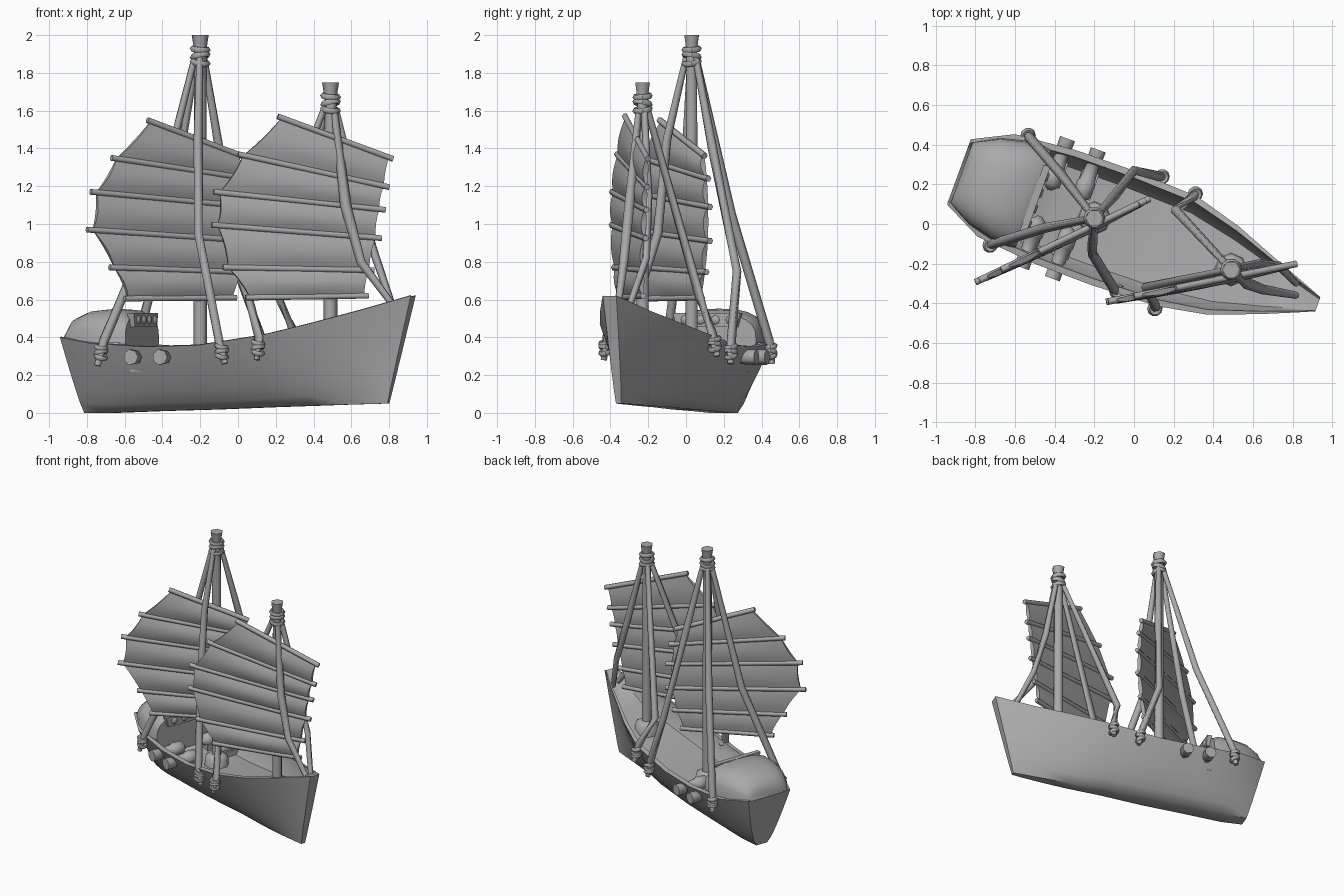
import bpy, bmesh
from math import sin, cos, pi, radians
from mathutils import Vector, Matrix

cube = bpy.data.objects.get("Cube")
if cube:
    bpy.data.objects.remove(cube)

# One plain colour for the whole ship
grey = bpy.data.materials.new("plain_grey")
grey.use_nodes = True
grey.diffuse_color = (0.4, 0.4, 0.4, 1)
grey.node_tree.nodes["Principled BSDF"].inputs["Base Color"].default_value = (0.4, 0.4, 0.4, 1)

TURN = Matrix.Rotation(radians(-20), 3, 'Z')
parts = []


def ship(x, y, z):
    """Ship coordinates (x towards the bow) to world coordinates."""
    return TURN @ Vector((x, y - 0.055, z))


def finish(name, bm, angle=40):
    bmesh.ops.recalc_face_normals(bm, faces=bm.faces)
    mesh = bpy.data.meshes.new(name)
    bm.to_mesh(mesh)
    bm.free()
    mesh.materials.append(grey)
    ob = bpy.data.objects.new(name, mesh)
    bpy.context.collection.objects.link(ob)
    parts.append((ob, angle))


def loft(name, rings, caps=True, angle=40):
    bm = bmesh.new()
    rows = [[bm.verts.new(p) for p in ring] for ring in rings]
    n = len(rows[0])
    for a, b in zip(rows, rows[1:]):
        for i in range(n):
            j = (i + 1) % n
            bm.faces.new((a[i], a[j], b[j], b[i]))
    if caps:
        bm.faces.new(rows[0])
        bm.faces.new(rows[-1])
    finish(name, bm, angle)


def tube(name, path, radii, sides=6):
    path = [Vector(p) for p in path]
    if not isinstance(radii, (list, tuple)):
        radii = [radii] * len(path)
    rings = []
    for i, p in enumerate(path):
        d = path[min(i + 1, len(path) - 1)] - path[max(i - 1, 0)]
        q = d.to_track_quat('Z', 'Y')
        rings.append([p + q @ Vector((radii[i] * cos(2 * pi * k / sides),
                                      radii[i] * sin(2 * pi * k / sides), 0))
                      for k in range(sides)])
    loft(name, rings, angle=65)


def wrap(name, centre, radius, thick, tilt=0.0):
    """One turn of rope around an upright pole."""
    c = Vector(centre)
    spin = Matrix.Rotation(tilt, 3, 'X') @ Matrix.Rotation(tilt, 3, 'Y')
    rings = []
    for i in range(11):
        a = 2 * pi * i / 10
        out = Vector((cos(a), sin(a), 0))
        rings.append([c + spin @ (out * (radius + thick * cos(b)) + Vector((0, 0, thick * sin(b))))
                      for b in (2 * pi * k / 5 for k in range(5))])
    loft(name, rings, caps=False, angle=70)


# Hull: rim x, keel x, half width, rim height, keel height, keel half width, well depth, sideways shift
stations = [
    (-0.92, -0.83, 0.175, 0.40, 0.00, 0.045, 0.002, 0),
    (-0.72, -0.68, 0.275, 0.37, 0.00, 0.06, 0.09, 0),
    (-0.40, -0.40, 0.305, 0.35, 0.01, 0.06, 0.12, 0),
    (-0.10, -0.10, 0.308, 0.358, 0.018, 0.06, 0.12, 0),
    (0.25, 0.22, 0.295, 0.41, 0.03, 0.05, 0.13, 0),
    (0.50, 0.45, 0.237, 0.47, 0.037, 0.04, 0.14, -0.012),
    (0.75, 0.66, 0.142, 0.54, 0.044, 0.03, 0.12, -0.014),
    (0.93, 0.81, 0.071, 0.595, 0.048, 0.02, 0.04, -0.01),
    (1.01, 0.87, 0.038, 0.62, 0.05, 0.015, 0.002, -0.008)]
rings = []
for xt, xb, w, zt, zb, b, depth, shift in stations:
    half = [(xb + (xt - xb) * t, b + (w - b) * t ** 0.7, zb + (zt - zb) * t)
            for t in (0, 0.12, 0.3, 0.5, 0.72, 0.9, 1)]
    half += [(xt, w * 0.89, zt + 0.004), (xt, w * 0.86, zt - depth * 0.4), (xt, w * 0.7, zt - depth)]
    rings.append([ship(x, y + shift, z) for x, y, z in half]
                 + [ship(x, shift - y, z) for x, y, z in reversed(half)])
loft("hull", rings, angle=45)

# Rounded stern cabin on a bulkhead, with a pierced board on its forward wall
rings = []
for x, w, top in ((-0.905, 0.165, 0.43), (-0.87, 0.185, 0.50), (-0.78, 0.232, 0.54),
                  (-0.66, 0.262, 0.552), (-0.56, 0.268, 0.545), (-0.52, 0.262, 0.525)):
    ring = []
    for k in range(13):
        a = pi * k / 12
        cx, cz = cos(a), max(sin(a), 0)
        ring.append(ship(x, w * abs(cx) ** 0.75 * (1 if cx > 0 else -1), 0.37 + (top - 0.37) * cz ** 0.65))
    rings.append(ring)
loft("cabin", rings, angle=45)
loft("cabin_bulkhead", [[ship(x, y, z) for y, z in ((-0.21, 0.24), (0.21, 0.24), (0.26, 0.375), (-0.26, 0.375))]
                        for x in (-0.56, -0.52)])
loft("cabin_board", [[ship(x, y, z) for y, z in ((-0.18, 0.455), (0.16, 0.455), (0.18, 0.53), (-0.2, 0.53))]
                     for x in (-0.53, -0.495)])
for i in range(4):
    boss = [ship(x, -0.13 + 0.085 * i, 0.492) for x in (-0.496, -0.485)]
    tube("board_boss", boss, [0.026, 0.018], 8)

# Cannons through both sides
for x in (-0.46, -0.295):
    for s in (-1, 1):
        profile = ((0.07, 0.012), (0.085, 0.03), (0.10, 0.048), (0.17, 0.05), (0.18, 0.042),
                   (0.27, 0.034), (0.28, 0.04), (0.345, 0.042))
        tube("cannon", [ship(x, s * y, 0.295) for y, r in profile], [r for y, r in profile], 7)
        bed = [(x + dx, dy) for dx, dy in ((-0.045, 0.09), (0.045, 0.09), (0.045, 0.23), (-0.045, 0.23))]
        loft("cannon_carriage", [[ship(px, s * py, z) for px, py in bed] for z in (0.22, 0.275)])

# Masts with rope bands and foot collars
MAIN, FORE = (-0.2, 0.03), (0.49, -0.23)
for name, (x, y), foot, top, band in (("main_mast", MAIN, 0.22, 2.0, 1.9), ("fore_mast", FORE, 0.32, 1.75, 1.65)):
    tube(name, [(x, y, z) for z in (foot, band - 0.3, band, top - 0.05, top)],
         [0.037, 0.034, 0.032, 0.037, 0.045], 6)
    tube(name + "_collar", [(x, y, foot), (x, y, foot + 0.08), (x, y, foot + 0.1)], [0.085, 0.08, 0.05], 8)
    for k, tilt in enumerate((0.15, -0.2, 0.1)):
        wrap(name + "_rope", (x, y, band - 0.045 + 0.035 * k), 0.04, 0.016, tilt)

# Stays: start mast, then bend points down to the rail
rail_stays = [
    (MAIN, 1.88, [(-0.36, 0.24, 1.05), (-0.53, 0.44, 0.38), (-0.54, 0.455, 0.26)]),
    (MAIN, 1.88, [(-0.45, -0.02, 1.0), (-0.71, -0.10, 0.38), (-0.745, -0.115, 0.25)]),
    (MAIN, 1.88, [(-0.21, -0.10, 1.45), (-0.21, -0.15, 0.95), (-0.10, -0.33, 0.38), (-0.07, -0.35, 0.26)]),
    (MAIN, 1.88, [(-0.10, 0.14, 1.4), (0.0, 0.27, 0.75), (0.13, 0.24, 0.38), (0.155, 0.235, 0.26)]),
    (FORE, 1.62, [(0.21, 0.07, 0.62), (0.30, 0.14, 0.42), (0.32, 0.165, 0.3)]),
    (FORE, 1.62, [(0.06, -0.32, 0.6), (0.11, -0.42, 0.4), (0.10, -0.435, 0.28)])]
for (x, y), z, path in rail_stays:
    aim = Vector(path[0]) - Vector((x, y, z))
    out = Vector((aim.x, aim.y, 0)).normalized() * 0.03
    tube("rail_stay", [(x + out.x, y + out.y, z)] + path, [0.018] + [0.025] * (len(path) - 1) + [0.017])
    knot = Vector(path[-2]) * 0.55 + Vector(path[-1]) * 0.45
    for k, tilt in enumerate((0.25, -0.2, 0.2)):
        wrap("rail_lashing", knot + Vector((0, 0, 0.025 * (k - 1))), 0.026, 0.014, tilt)
tube("bow_stay", [(0.51, -0.25, 1.6), (0.57, -0.30, 1.1), (0.65, -0.33, 0.8), (0.82, -0.36, 0.57)],
     [0.018, 0.03, 0.025, 0.018])
tube("bow_stay", [(0.52, -0.22, 1.6), (0.63, -0.20, 1.15), (0.73, -0.21, 0.82), (0.82, -0.30, 0.56)],
     [0.018, 0.022, 0.022, 0.018])


# Battened sails: each batten is left x, left z, right x, right z; the cloth puffs out between battens
def sail(name, battens, plane_y, slope):
    normal = Vector((slope, -1, 0)).normalized()
    ends = [(Vector((a, plane_y + slope * a, b)), Vector((c, plane_y + slope * c, d))) for a, b, c, d in battens]
    for p, q in ends:
        tube("%s_batten" % name, [p, q], 0.017, 6)
    for (p0, q0), (p1, q1) in zip(ends, ends[1:]):
        rows = []
        for j in range(7):
            v = j / 6
            swell = sin(pi * v)
            p, q = p0.lerp(p1, v), q0.lerp(q1, v)
            trim = 0.035 + 0.012 * swell
            line = [(p.lerp(q, trim + (1 - 2 * trim) * k / 8), 0.6 + 0.4 * sin(pi * k / 8)) for k in range(9)]
            front = [c + normal * (0.003 + 0.027 * swell * puff) for c, puff in line]
            back = [c - normal * (0.003 + 0.012 * swell * puff) for c, puff in line]
            rows.append(front + back[::-1])
        loft("%s_panel" % name, rows, angle=60)


sail("main_sail", [(-0.48, 1.55, 0.02, 1.36), (-0.67, 1.35, 0.06, 1.24), (-0.78, 1.17, 0.08, 1.09),
                   (-0.80, 0.97, 0.08, 0.91), (-0.68, 0.77, 0.04, 0.745), (-0.60, 0.605, -0.01, 0.61)], 0.09, 0.48)
sail("fore_sail", [(0.21, 1.57, 0.82, 1.345), (0.0, 1.37, 0.80, 1.195), (-0.13, 1.17, 0.78, 1.075),
                   (-0.14, 0.995, 0.76, 0.925), (-0.08, 0.77, 0.72, 0.755), (0.04, 0.61, 0.69, 0.62)], -0.365, 0.2)

# Smooth shading with sharp edges kept
for ob, angle in parts:
    bpy.ops.object.select_all(action='DESELECT')
    ob.select_set(True)
    bpy.context.view_layer.objects.active = ob
    bpy.ops.object.shade_smooth_by_angle(angle=radians(angle))
